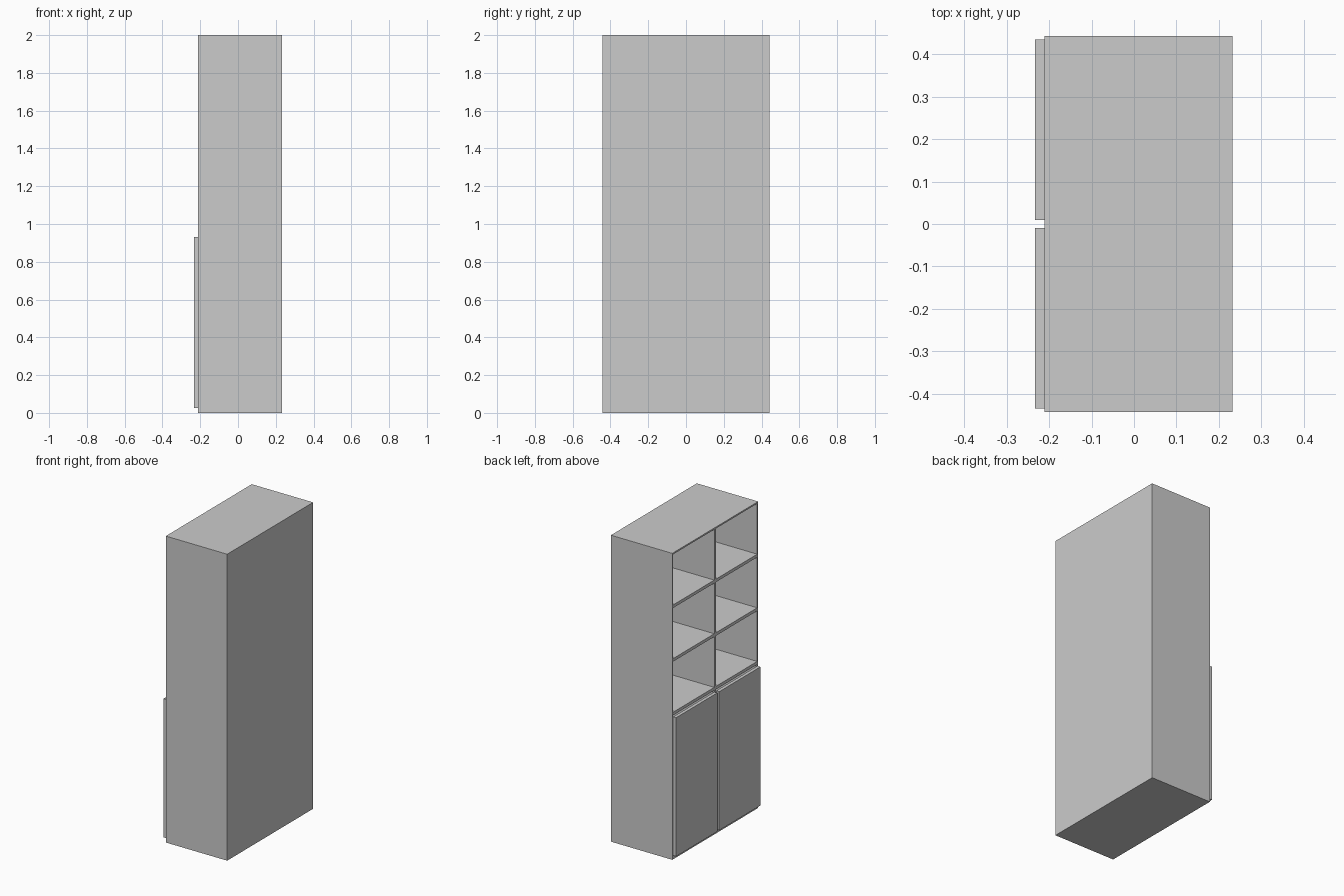
import bpy

if "Cube" in bpy.data.objects:
    bpy.data.objects.remove(bpy.data.objects["Cube"])

X0, X1 = -0.211, 0.232   # open face and back of the carcass
W, H, T = 0.443, 2.0, 0.01   # half width, height, board thickness


def box(name, x, y, z):
    """Box from (min, max) ranges."""
    bpy.ops.mesh.primitive_cube_add(size=1)
    ob = bpy.context.object
    ob.name = name
    ob.location = [(a + b) / 2 for a, b in (x, y, z)]
    ob.scale = [b - a for a, b in (x, y, z)]
    bpy.ops.object.transform_apply(location=True, rotation=False, scale=True)
    return ob


# Carcass boards
box("back_panel", (X1 - T, X1), (-W, W), (0, H))
box("top_panel", (X0, X1 - T), (-W, W), (H - T, H))
box("bottom_panel", (X0, X1 - T), (-W, W), (0, 0.03))
box("centre_divider", (X0, X1 - T), (-T, T), (0.03, H - T))

for side, s in (("left", 1), ("right", -1)):
    def span(a, b):
        return tuple(sorted((s * a, s * b)))

    # Outer side wall
    box(f"{side}_side_panel", (X0, X1 - T), span(W - T, W), (0.03, H - T))
    # Shelves of the open compartments
    for i in range(3):
        z = 0.95 + 0.35 * i
        box(f"{side}_shelf_{i + 1}", (X0, X1 - T), span(T, W - T), (z - T, z + T))
    # Cupboard door standing proud of the front
    box(f"{side}_door", (-0.233, X0), span(0.01, 0.435), (0.025, 0.93))
